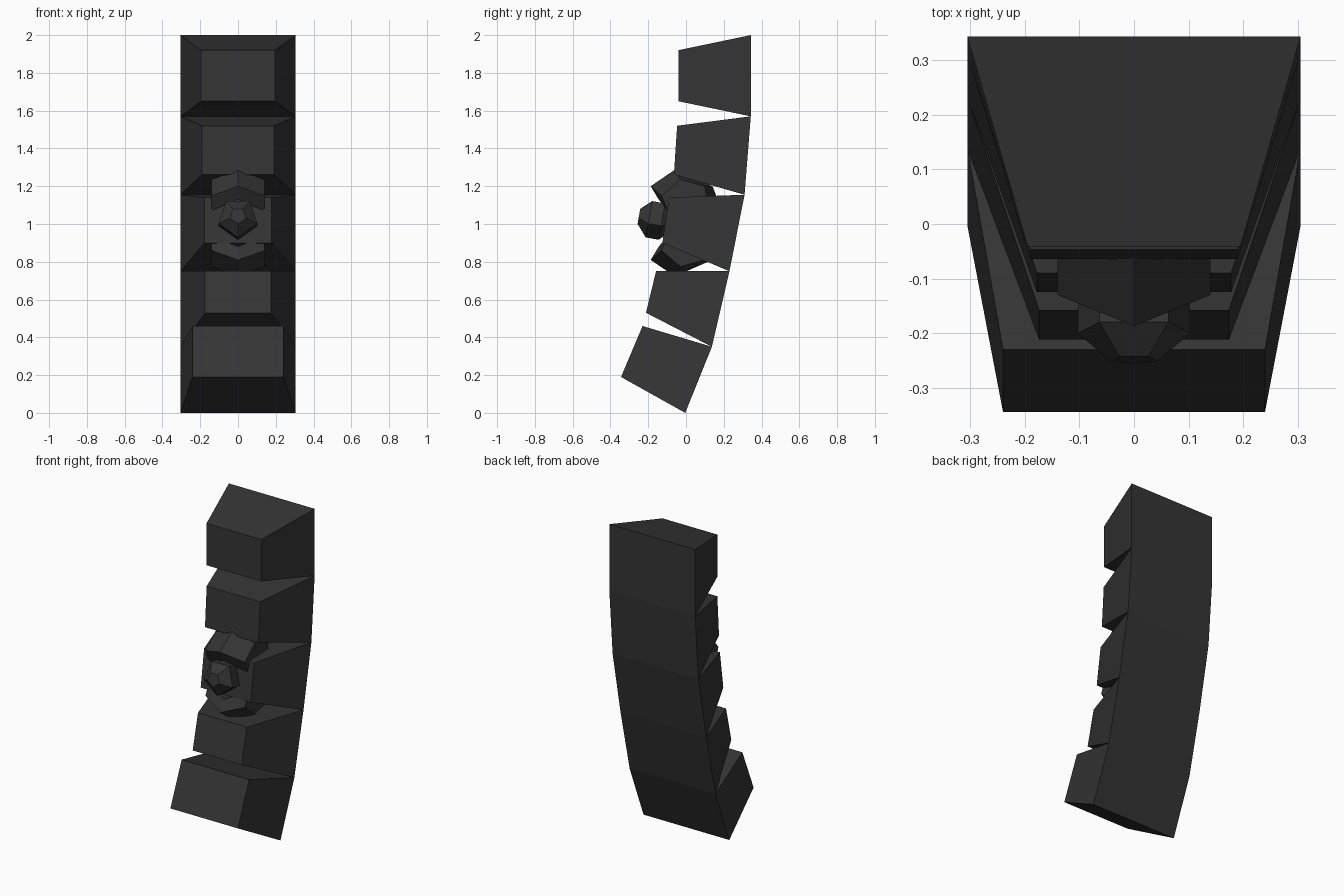
import bpy, bmesh, math

if "Cube" in bpy.data.objects:
    bpy.data.objects.remove(bpy.data.objects["Cube"])

mat = bpy.data.materials.new("dark_stone")
mat.diffuse_color = (0.035, 0.035, 0.035, 1)
mat.use_nodes = True
mat.node_tree.nodes["Principled BSDF"].inputs["Base Color"].default_value = mat.diffuse_color


def loft(name, rings):
    """Closed flat-faced solid through rings of equal point count."""
    bm = bmesh.new()
    vs = [[bm.verts.new(p) for p in r] for r in rings]
    n = len(rings[0])
    for a, b in zip(vs, vs[1:]):
        for i in range(n):
            j = (i + 1) % n
            bm.faces.new((a[i], a[j], b[j], b[i]))
    bm.faces.new(vs[0])
    bm.faces.new(vs[-1])
    bmesh.ops.recalc_face_normals(bm, faces=bm.faces)
    me = bpy.data.meshes.new(name)
    bm.to_mesh(me)
    bm.free()
    me.materials.append(mat)
    ob = bpy.data.objects.new(name, me)
    bpy.context.collection.objects.link(ob)
    return ob


def slab(w, top, bottom):
    return [(-w, *top), (w, *top), (w, *bottom), (-w, *bottom)]


# Curved column: tapered blocks sharing a continuous back
spine = [(0.343, 2.0), (0.343, 1.57), (0.31, 1.155), (0.23, 0.75), (0.137, 0.35), (-0.004, 0.0)]
fronts = [  # half width, top (y, z), bottom (y, z)
    (0.195, (-0.041, 1.92), (-0.041, 1.65)),
    (0.19, (-0.047, 1.52), (-0.064, 1.262)),
    (0.178, (-0.09, 1.14), (-0.125, 0.90)),
    (0.174, (-0.158, 0.752), (-0.212, 0.53)),
    (0.24, (-0.23, 0.46), (-0.344, 0.19)),
]
for i, (w, top, bot) in enumerate(fronts):
    loft(f"column_block_{i + 1}", [slab(0.305, spine[i], spine[i + 1]), slab(w, top, bot)])

# Eyelids: ridged hoods above and below the eye, mirrored in z
mid = [(-0.187, 1.20), (-0.06, 1.287), (0.14, 1.20), (0.16, 1.15), (-0.145, 1.13)]
side = [(-0.13, 1.15), (-0.03, 1.235), (0.10, 1.20), (0.11, 1.13), (-0.095, 1.07)]
for name, s in (("upper_lid", 1), ("lower_lid", -1)):
    loft(name, [[(x, y, 1.005 + s * (z - 1.005)) for y, z in prof]
                for x, prof in ((-0.14, side), (0, mid), (0.14, side))])

# Faceted five-sided eye, tilted slightly upward
tilt = math.radians(10)
rings = []
for r, d in ((0.045, -0.085), (0.108, -0.03), (0.108, 0.04), (0.05, 0.10)):
    ring = []
    for k in range(5):
        a = math.radians(-90 + 72 * k)
        x, z = r * math.cos(a), r * math.sin(a)
        ring.append((x, -0.165 + d * math.cos(tilt) + z * math.sin(tilt),
                     1.03 - d * math.sin(tilt) + z * math.cos(tilt)))
    rings.append(ring)
loft("eye", rings)
